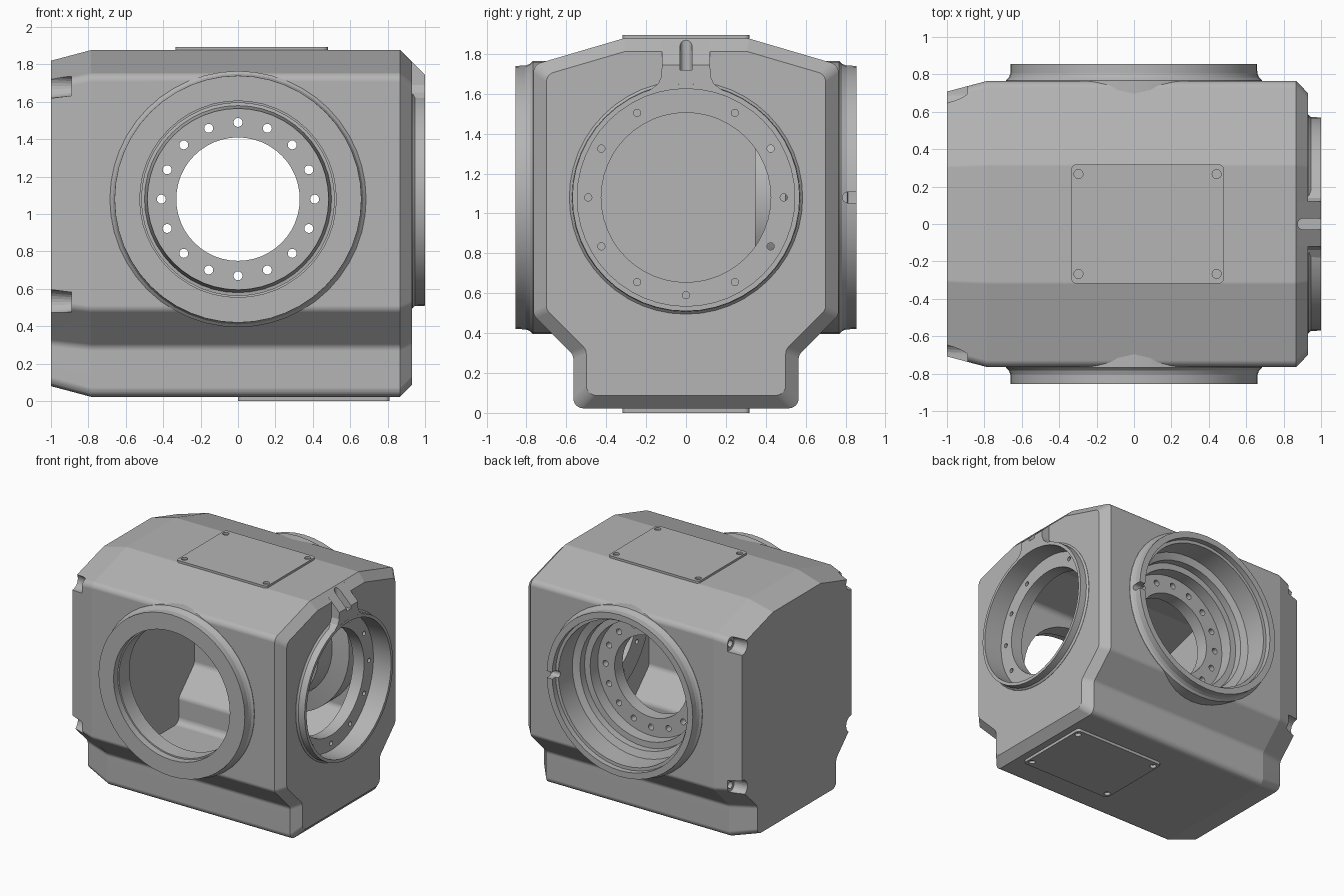
import bpy, bmesh
from math import cos, sin, pi, tan, radians
from mathutils import Vector

if "Cube" in bpy.data.objects:
    bpy.data.objects.remove(bpy.data.objects["Cube"], do_unlink=True)

grey = bpy.data.materials.new("cast grey")
grey.use_nodes = True
grey.diffuse_color = (0.46, 0.46, 0.46, 1)
grey.node_tree.nodes["Principled BSDF"].inputs["Base Color"].default_value = (0.46, 0.46, 0.46, 1)

AXIS_Z = 1.08          # height of all the bores


# ---------- helpers ----------
def place(axis, a, u, v):
    return {"X": (a, u, v), "Y": (u, a, v), "Z": (u, v, a)}[axis]


def loft(bm, axis, sections):
    """Closed solid through matching 2D outlines placed along an axis."""
    rings = [[bm.verts.new(place(axis, a, *p)) for p in pts] for a, pts in sections]
    faces = [bm.faces.new(rings[0]), bm.faces.new(rings[-1])]
    n = len(rings[0])
    for lo, hi in zip(rings, rings[1:]):
        for i in range(n):
            j = (i + 1) % n
            faces.append(bm.faces.new((lo[i], lo[j], hi[j], hi[i])))
    bmesh.ops.recalc_face_normals(bm, faces=faces)
    return bm


def circle(c, r, n=48):
    return [(c[0] + r * cos(2 * pi * i / n), c[1] + r * sin(2 * pi * i / n)) for i in range(n)]


def turned(bm, axis, centre, profile, n=48):
    return loft(bm, axis, [(a, circle(centre, r, n)) for a, r in profile])


def slot(c, angle, r, length, n=12):
    """Half-round outline, open towards the given angle."""
    d = Vector((cos(angle), sin(angle)))
    s = Vector((-d.y, d.x))
    c = Vector(c)
    pts = [c + r * (s * cos(pi * i / n) - d * sin(pi * i / n)) for i in range(n + 1)]
    return pts + [c - s * r + d * length, c + s * r + d * length]


def inset(poly, d):
    """Move every side of a counter-clockwise outline inwards."""
    out = []
    for i, p in enumerate(poly):
        e1 = (p - poly[i - 1]).normalized()
        e2 = (poly[(i + 1) % len(poly)] - p).normalized()
        n1, n2 = Vector((-e1.y, e1.x)), Vector((-e2.y, e2.x))
        out.append(p + (n1 + n2) * (d / (1 + n1.dot(n2))))
    return out


def fillet(poly, r, n=8):
    out = []
    for i, p in enumerate(poly):
        e1 = (poly[i - 1] - p).normalized()
        e2 = (poly[(i + 1) % len(poly)] - p).normalized()
        t = r / tan(e1.angle(e2) / 2)
        a, b = p + e1 * t, p + e2 * t
        centre = p + (e1 + e2).normalized() * (r / sin(e1.angle(e2) / 2))
        for k in range(n + 1):
            q = a.lerp(b, k / n) - centre
            out.append(centre + q.normalized() * r)
    return out


def make(name, bm):
    me = bpy.data.meshes.new(name)
    bm.to_mesh(me)
    bm.free()
    ob = bpy.data.objects.new(name, me)
    bpy.context.collection.objects.link(ob)
    return ob


def boolean(ob, op, bm):
    tool = make("tool", bm)
    tool.hide_render = True
    mod = ob.modifiers.new("bool", "BOOLEAN")
    mod.operation, mod.object, mod.solver = op, tool, "EXACT"
    bpy.context.view_layer.update()
    ev = ob.evaluated_get(bpy.context.evaluated_depsgraph_get())
    me = bpy.data.meshes.new_from_object(ev)
    ob.modifiers.clear()
    ob.data = me
    bpy.data.objects.remove(tool, do_unlink=True)


def finish(ob):
    ob.data.materials.clear()
    ob.data.materials.append(grey)
    bpy.ops.object.select_all(action="DESELECT")
    ob.select_set(True)
    bpy.context.view_layer.objects.active = ob
    bpy.ops.object.shade_smooth_by_angle(angle=radians(13))
    wn = ob.modifiers.new("weighted", "WEIGHTED_NORMAL")
    wn.keep_sharp = True


# ---------- housing shell ----------
half = [(0.565, 0.023), (0.565, 0.29), (0.765, 0.49), (0.765, 1.745), (0.315, 1.877)]
outline = [Vector(p) for p in half] + [Vector((-y, z)) for y, z in reversed(half)]


def section(x, d):
    return (x, fillet(inset(outline, d), 0.05))


housing = make("housing", loft(bmesh.new(), "X", [
    section(-1, 0.057), section(-0.785, 0), section(0.867, 0), section(0.93, 0.065)]))

# Round bosses on the two long sides and the drive end
for s in (-1, 1):
    boolean(housing, "UNION", turned(bmesh.new(), "Y", (0, AXIS_Z), [
        (s * 0.5, 0.685), (s * 0.768, 0.685), (s * 0.782, 0.67), (s * 0.805, 0.661), (s * 0.855, 0.66)]))
boolean(housing, "UNION", turned(bmesh.new(), "X", (0, AXIS_Z), [
    (0.8, 0.585), (0.932, 0.585), (0.945, 0.572), (1, 0.57)]))

# Neck above the end boss, cut off along the end chamfer
right = [(0.2, 1.55), (0.18, 1.62), (0.14, 1.65), (0.122, 1.69), (0.12, 1.868)]
neck = loft(bmesh.new(), "X", [(x, right + [(-y, z) for y, z in reversed(right)]) for x in (0.8, 0.999)])
cut = bmesh.ops.bisect_plane(neck, geom=neck.verts[:] + neck.edges[:] + neck.faces[:],
                             plane_co=(0.872, 0, 1.872), plane_no=(1, 0, 1), clear_outer=True)
bmesh.ops.contextual_create(neck, geom=[g for g in cut["geom_cut"] if isinstance(g, bmesh.types.BMEdge)])
bmesh.ops.recalc_face_normals(neck, faces=neck.faces[:])
boolean(housing, "UNION", neck)

# Hollow interior, then the bearing tubes standing inside it
boolean(housing, "DIFFERENCE", loft(bmesh.new(), "X", [section(-0.86, 0.1), section(0.8, 0.1)]))
boolean(housing, "UNION", turned(bmesh.new(), "Y", (0, AXIS_Z), [
    (0.345, 0.485), (0.5, 0.5), (0.52, 0.64), (0.8, 0.64)]))
boolean(housing, "UNION", turned(bmesh.new(), "X", (0, AXIS_Z), [(0.74, 0.6), (0.9, 0.6)]))

# Front bore, stepped rear bore and end bore
boolean(housing, "DIFFERENCE", turned(bmesh.new(), "Y", (0, AXIS_Z), [
    (-0.9, 0.525), (-0.8, 0.525), (-0.799, 0.515), (-0.55, 0.515)]))
boolean(housing, "DIFFERENCE", turned(bmesh.new(), "Y", (0, AXIS_Z), [
    (0.3, 0.33), (0.45, 0.33), (0.451, 0.48), (0.55, 0.48), (0.551, 0.53), (0.61, 0.53),
    (0.63, 0.585), (0.81, 0.585), (0.811, 0.61), (0.9, 0.61)]))
boolean(housing, "DIFFERENCE", turned(bmesh.new(), "X", (0, AXIS_Z), [
    (0.7, 0.425), (0.84, 0.425), (0.841, 0.545), (1.05, 0.545)]))

# Bolt circles on the rear and end flanges
for axis, count, pitch, r, a, b in (("Y", 16, 0.41, 0.024, 0.3, 0.5), ("X", 12, 0.49, 0.018, 0.7, 0.88)):
    holes = bmesh.new()
    for c in circle((0, AXIS_Z), pitch, count):
        turned(holes, axis, c, [(a, r), (b, r)], 16)
    boolean(housing, "DIFFERENCE", holes)

# Corner bolt pockets on the closed end, with their holes
pockets, bolts = bmesh.new(), bmesh.new()
for s in (-1, 1):
    for z in (1.685, 0.53):
        out = 0 if s > 0 else pi
        loft(pockets, "X", [(-1.01, slot((s * 0.702, z), out, 0.067, 0.2)),
                            (-0.89, slot((s * 0.702, z), out, 0.052, 0.2))])
        turned(bolts, "X", (s * 0.7, z), [(-0.95, 0.028), (-0.8, 0.028)], 16)
boolean(housing, "DIFFERENCE", pockets)
boolean(housing, "DIFFERENCE", bolts)

# Neck groove and the small notch in the rear boss rim
groove = slot((0.905, 0), 0, 0.03, 0.2)
boolean(housing, "DIFFERENCE", loft(bmesh.new(), "Z", [(1.72, groove), (1.95, groove)]))
notch = slot((0.812, AXIS_Z), 0, 0.027, 0.1)
boolean(housing, "DIFFERENCE", loft(bmesh.new(), "X", [(0.5, notch), (0.75, notch)]))
finish(housing)

# ---------- cover plates ----------
for name, x0, x1, z0, z1 in (("top_plate", -0.335, 0.48, 1.876, 1.894), ("bottom_plate", 0, 0.81, 0, 0.024)):
    rect = [Vector(p) for p in ((x0, -0.318), (x1, -0.318), (x1, 0.318), (x0, 0.318))]
    shape = fillet(rect, 0.025)
    plate = make(name, loft(bmesh.new(), "Z", [(z0, shape), (z1, shape)]))
    screws = bmesh.new()
    for x in (x0 + 0.038, x1 - 0.038):
        for y in (-0.267, 0.267):
            turned(screws, "Z", (x, y), [(z0 - 0.02, 0.024), (z1 + 0.02, 0.024)], 24)
    boolean(plate, "DIFFERENCE", screws)
    finish(plate)
